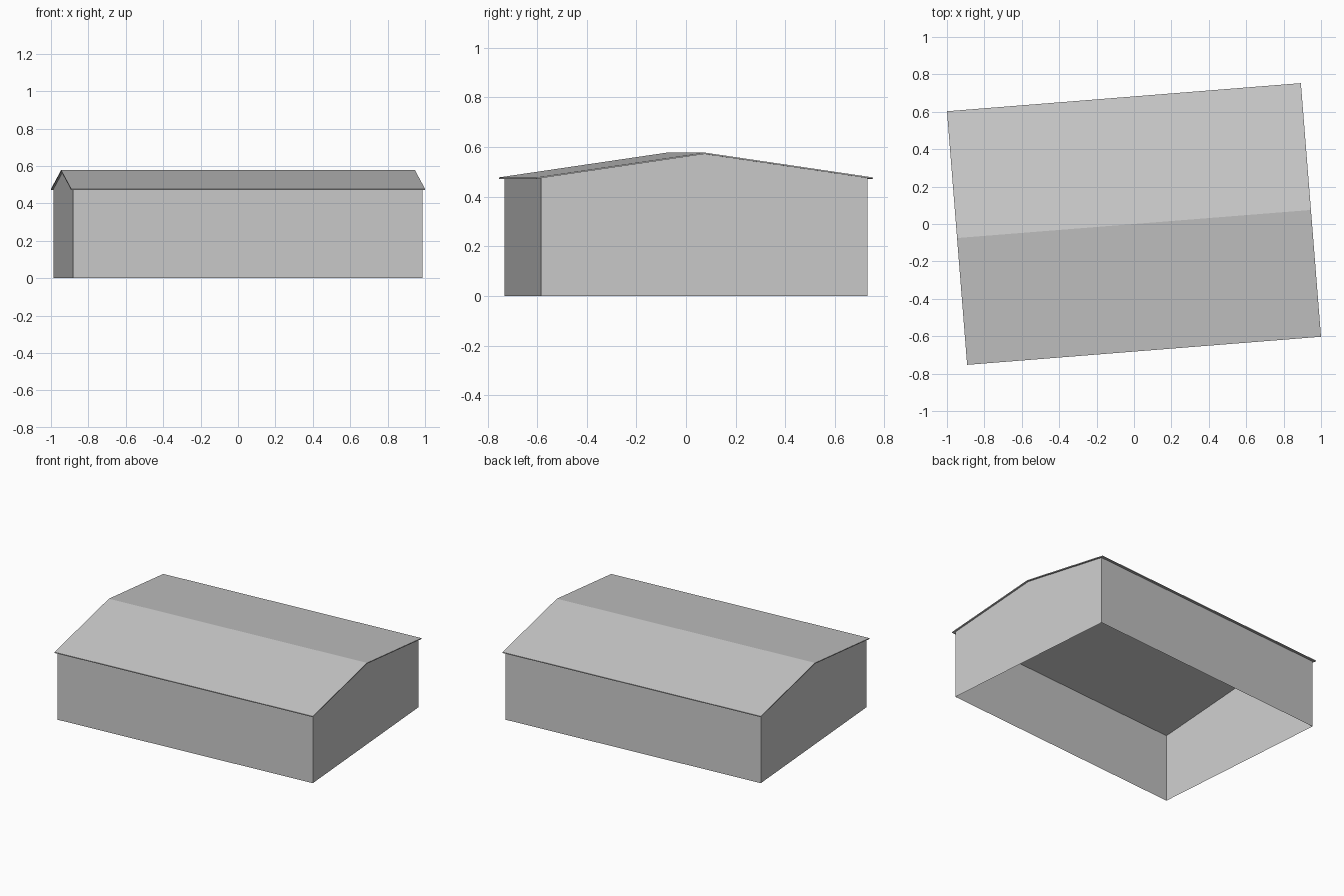
import bpy, bmesh, math

cube = bpy.data.objects.get("Cube")
if cube:
    bpy.data.objects.remove(cube)

TURN = math.radians(4.54)
WALL_X, WALL_Y = 0.938, 0.66
ROOF_X, ROOF_Y = 0.949, 0.68
RIDGE, EAVE, THICK = 0.578, 0.478, 0.006
SLOPE = (RIDGE - EAVE) / ROOF_Y

grey = bpy.data.materials.new("plain grey")
grey.use_nodes = True
colour = (0.6, 0.6, 0.6, 1)
grey.diffuse_color = colour
grey.node_tree.nodes["Principled BSDF"].inputs["Base Color"].default_value = colour


def underside(y):
    return RIDGE - THICK - SLOPE * abs(y)


def extrude_profile(name, profile, half_length, skip=()):
    """Sweep a closed y-z profile along x, leaving out the listed sides."""
    bm = bmesh.new()
    ends = [[bm.verts.new((x, y, z)) for y, z in profile]
            for x in (-half_length, half_length)]
    n = len(profile)
    for i in range(n):
        if i not in skip:
            j = (i + 1) % n
            bm.faces.new((ends[0][i], ends[0][j], ends[1][j], ends[1][i]))
    bm.faces.new(ends[0][::-1])
    bm.faces.new(ends[1])
    bmesh.ops.recalc_face_normals(bm, faces=bm.faces)
    mesh = bpy.data.meshes.new(name)
    bm.to_mesh(mesh)
    bm.free()
    mesh.materials.append(grey)
    obj = bpy.data.objects.new(name, mesh)
    obj.rotation_euler.z = TURN
    bpy.context.collection.objects.link(obj)
    return obj


# Thin walls with gable ends, open below and under the roof
top = underside(WALL_Y)
extrude_profile("walls",
                [(-WALL_Y, 0), (WALL_Y, 0), (WALL_Y, top),
                 (0, underside(0)), (-WALL_Y, top)],
                WALL_X, skip=(0, 2, 3))

# Pitched roof sheet with a small overhang
low = underside(ROOF_Y)
extrude_profile("roof",
                [(-ROOF_Y, low), (0, underside(0)), (ROOF_Y, low),
                 (ROOF_Y, EAVE), (0, RIDGE), (-ROOF_Y, EAVE)],
                ROOF_X)
